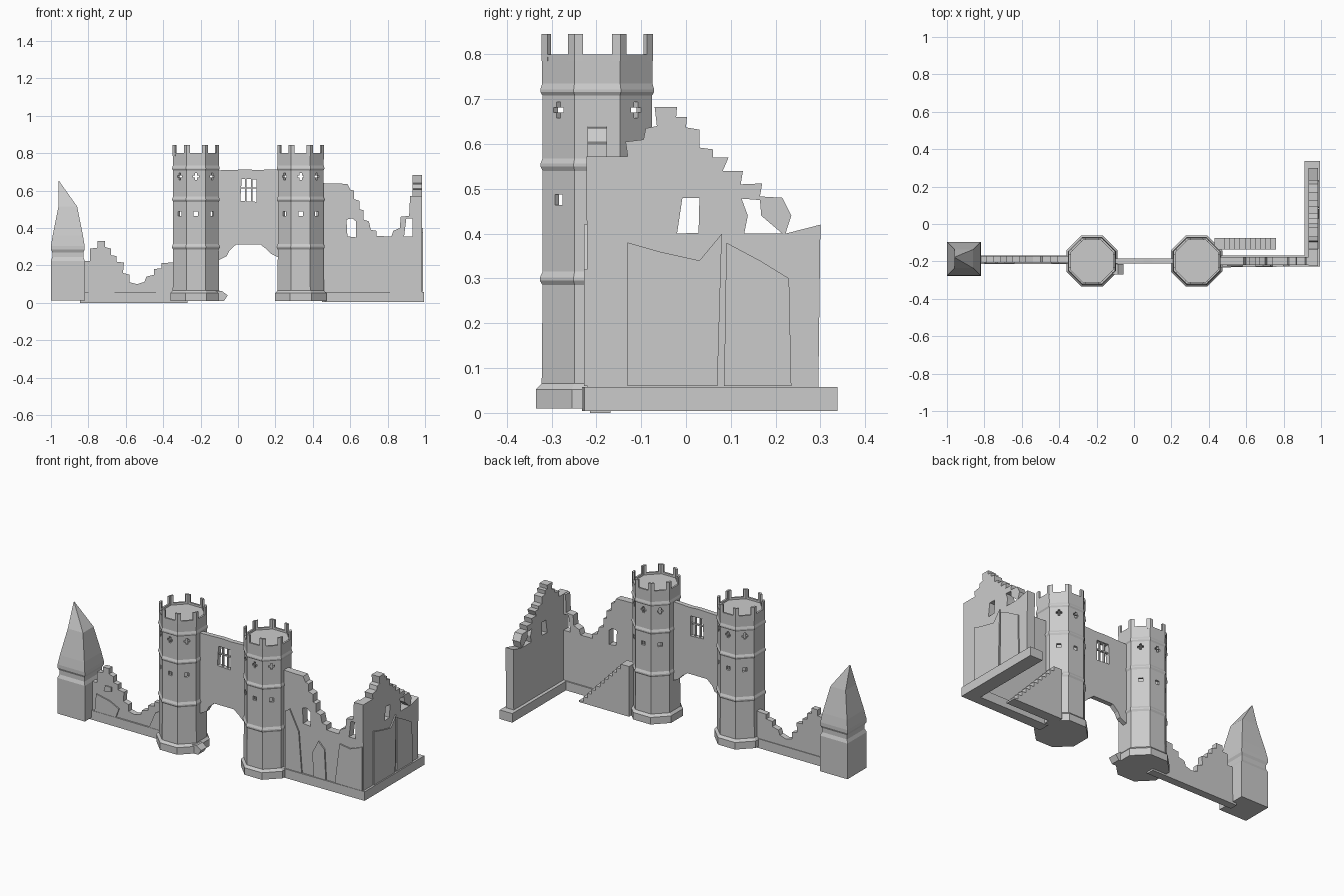
import bpy, bmesh, math
from mathutils import Matrix, Vector

AX = {'x': lambda u, v, t: (t, u, v), 'y': lambda u, v, t: (u, t, v), 'z': lambda u, v, t: (u, v, t)}


def add_prism(bm, pts, axis, lo, hi, mat=Matrix()):
    """Extrude a 2D outline along an axis."""
    a, b = [[bm.verts.new(mat @ Vector(AX[axis](u, v, t))) for u, v in pts] for t in (lo, hi)]
    bm.faces.new(a)
    bm.faces.new(b[::-1])
    for i in range(len(a)):
        j = (i + 1) % len(a)
        bm.faces.new((a[i], a[j], b[j], b[i]))


def add_loft(bm, rings, n):
    """Stack n-sided rings given as (x, y, z, apothem)."""
    loops = []
    for x, y, z, ap in rings:
        r = ap / math.cos(math.pi / n)
        loops.append([bm.verts.new((x + r * math.cos((2 * k + 1) * math.pi / n),
                                    y + r * math.sin((2 * k + 1) * math.pi / n), z)) for k in range(n)])
    for a, b in zip(loops, loops[1:]):
        for i in range(n):
            j = (i + 1) % n
            bm.faces.new((a[i], a[j], b[j], b[i]))
    bm.faces.new(loops[0][::-1])
    bm.faces.new(loops[-1])


def finish(bm, name):
    bmesh.ops.recalc_face_normals(bm, faces=bm.faces)
    me = bpy.data.meshes.new(name)
    bm.to_mesh(me)
    bm.free()
    ob = bpy.data.objects.new(name, me)
    bpy.context.scene.collection.objects.link(ob)
    return ob


def prism(name, pts, axis, lo, hi):
    bm = bmesh.new()
    add_prism(bm, pts, axis, lo, hi)
    return finish(bm, name)


def rect(u0, v0, u1, v1):
    return [(u0, v0), (u1, v0), (u1, v1), (u0, v1)]


def cut(ob, cutter):
    m = ob.modifiers.new('cut', 'BOOLEAN')
    m.operation, m.solver, m.object = 'DIFFERENCE', 'EXACT', cutter
    bpy.context.view_layer.objects.active = ob
    bpy.ops.object.modifier_apply(modifier=m.name)
    bpy.data.objects.remove(cutter)


# Octagonal gate towers
TY = -0.198
SHAFT = [(.137, .01), (.137, .052), (.124, .066), (.122, .285), (.128, .295), (.128, .302), (.122, .315),
         (.122, .54), (.127, .55), (.127, .556), (.122, .568), (.122, .708), (.127, .716), (.127, .722),
         (.123, .735), (.124, .80), (.113, .80), (.113, .788)]
CROSS = [(-.006, -.018), (.006, -.018), (.006, -.006), (.016, -.006), (.016, .006), (.006, .006),
         (.006, .018), (-.006, .018), (-.006, .006), (-.016, .006), (-.016, -.006), (-.006, -.006)]


def tower(side, cx):
    bm = bmesh.new()
    add_loft(bm, [(cx, TY, z, a) for a, z in SHAFT], 8)
    ob = finish(bm, side + '_tower')
    bm = bmesh.new()
    add_loft(bm, [(cx, TY, .09, .108), (cx, TY, .77, .108)], 8)
    cut(ob, finish(bm, 'cavity'))
    # cross loops above, square windows below
    bm = bmesh.new()
    for deg in (0, 45, 135, 180, 225, 315):
        place = Matrix.Translation((cx, TY, 0)) @ Matrix.Rotation(math.radians(deg), 4, 'Z')
        add_prism(bm, [(u, v + .676) for u, v in CROSS], 'y', -.15, -.09, place)
        add_prism(bm, rect(-.012, .464, .012, .487), 'y', -.15, -.09, place)
    cut(ob, finish(bm, 'windows'))
    # corner battlements
    bm = bmesh.new()
    c = math.cos(math.pi / 8)
    ro, ri, w = .124 / c, .113 / c, .019
    for k in range(8):
        a = (2 * k + 1) * math.pi / 8
        d = Vector((math.cos(a), math.sin(a)))
        e = [Vector((math.cos(a + s * 5 * math.pi / 8), math.sin(a + s * 5 * math.pi / 8))) for s in (-1, 1)]
        pts = [d * ro + e[0] * w, d * ro, d * ro + e[1] * w,
               d * ri + e[1] * (w - .005), d * ri, d * ri + e[0] * (w - .005)]
        add_prism(bm, [(p.x + cx, p.y + TY) for p in pts], 'z', .785, .845)
    finish(bm, side + '_battlements')


tower('left', -.225)
tower('right', .335)

# Broken plinth stone at the left tower foot
prism('fallen_plinth_stone', [(-.17, .01), (-.075, .01), (-.055, .04), (-.085, .062), (-.17, .062)], 'y', -.27, -.215)

# Gate wall with arch and barred window
gate = prism('gate_wall', [(-.12, .22), (-.06, .25), (-.045, .28), (-.01, .312), (.12, .312), (.155, .285),
                           (.18, .26), (.23, .235), (.23, .715), (.1, .71), (.05, .713), (-.12, .708)],
             'y', -.212, -.184)
cut(gate, prism('hole', [(.012, .545), (.1, .54), (.1, .66), (.02, .662)], 'y', -.3, -.1))
bm = bmesh.new()
for r in (rect(.038, .535, .045, .665), rect(.07, .535, .077, .665), rect(.01, .61, .105, .617)):
    add_prism(bm, r, 'y', -.204, -.192)
finish(bm, 'gate_window_bars')

# Left ruined wall
prism('left_wall', [(-.84, .03), (-.84, .225), (-.79, .225), (-.79, .29), (-.75, .295), (-.75, .33), (-.71, .33),
                    (-.71, .298), (-.68, .29), (-.68, .255), (-.65, .25), (-.65, .22), (-.61, .215), (-.615, .16),
                    (-.58, .15), (-.58, .11), (-.54, .10), (-.5, .112), (-.49, .14), (-.45, .15), (-.45, .18),
                    (-.41, .185), (-.41, .212), (-.32, .218), (-.32, .03)], 'y', -.205, -.172)
prism('left_wall_plinth', rect(-.845, 0, -.27, .055), 'y', -.214, -.168)
bm = bmesh.new()
for p in ([(-.8, .055), (-.66, .055), (-.64, .11), (-.7, .14), (-.79, .16)],
          [(-.74, .19), (-.69, .2), (-.69, .225), (-.73, .225)],
          [(-.44, .055), (-.35, .055), (-.35, .18), (-.4, .15)]):
    add_prism(bm, p, 'y', -.212, -.2)
finish(bm, 'left_wall_patches')

# Left end pinnacle with a broken spire
bm = bmesh.new()
add_loft(bm, [(-.91, -.186, z, a) for a, z in
              [(.091, .012), (.091, .225), (.083, .245), (.083, .27), (.09, .285), (.09, .305),
               (.081, .36), (.067, .43), (.05, .515)]] + [(-.959, -.178, .652, .002)], 4)
finish(bm, 'pinnacle')

# Right ruined front wall
wall = prism('right_front_wall', [(.44, .03), (.44, .64), (.585, .636), (.6, .605), (.62, .6), (.62, .555), (.65, .545),
                                  (.65, .5), (.67, .495), (.67, .445), (.7, .435), (.71, .39), (.74, .385),
                                  (.74, .357), (.82, .355), (.83, .385), (.865, .4), (.87, .46), (.915, .465),
                                  (.92, .57), (.983, .57), (.983, .03)], 'y', -.22, -.176)
cut(wall, prism('hole', [(.585, .355), (.632, .35), (.632, .435), (.61, .452), (.58, .445)], 'y', -.3, -.1))
cut(wall, prism('hole', [(.888, .355), (.936, .355), (.936, .452), (.9, .452)], 'y', -.3, -.1))
bm = bmesh.new()
for p in ([(.47, .06), (.58, .06), (.56, .3), (.5, .42), (.47, .4)],
          [(.66, .06), (.74, .06), (.73, .24), (.69, .28), (.65, .2)],
          [(.8, .06), (.98, .06), (.98, .32), (.9, .29), (.83, .3)]):
    add_prism(bm, p, 'y', -.228, -.21)
finish(bm, 'right_front_wall_patches')

# Right side gable wall
side = prism('right_side_wall', [(-.22, .03), (-.222, .572), (-.13, .572), (-.135, .605), (-.095, .61), (-.09, .635),
                                 (-.065, .64), (-.07, .683), (-.02, .683), (-.022, .66), (.002, .66), (0, .637),
                                 (.03, .632), (.03, .592), (.06, .588), (.06, .57), (.095, .57), (.082, .54),
                                 (.127, .54), (.122, .51), (.17, .512), (.165, .483), (.215, .48), (.235, .44),
                                 (.222, .4), (.3, .42), (.295, .03)], 'x', .932, .983)
cut(side, prism('hole', [(-.02, .4), (.028, .402), (.03, .48), (-.008, .48)], 'x', .8, 1.1))
cut(side, prism('hole', [(.13, .4), (.215, .4), (.168, .44), (.165, .475), (.124, .478), (.138, .44)], 'x', .8, 1.1))
bm = bmesh.new()
for p in ([(-.13, .06), (.07, .06), (.08, .4), (.03, .34), (-.06, .36), (-.13, .38)],
          [(.085, .06), (.235, .06), (.23, .3), (.165, .34), (.09, .38)]):
    add_prism(bm, p, 'x', .975, .99)
finish(bm, 'right_side_wall_patches')

# Right wall plinth, L-shaped
prism('right_plinth', [(.45, -.232), (.995, -.226), (.995, .338), (.912, .338), (.912, -.168), (.45, -.168)],
      'z', .004, .058)

# Rear stairs climbing to the right tower
steps = [(.43, .01), (.43, .31), (.485, .31)]
for i in range(10):
    x, z = .485 + .0275 * i, .31 - .029 * (i + 1)
    steps += [(x, z), (x + .0275, z)]
prism('stairs', steps + [(.76, .01)], 'y', -.137, -.076)
